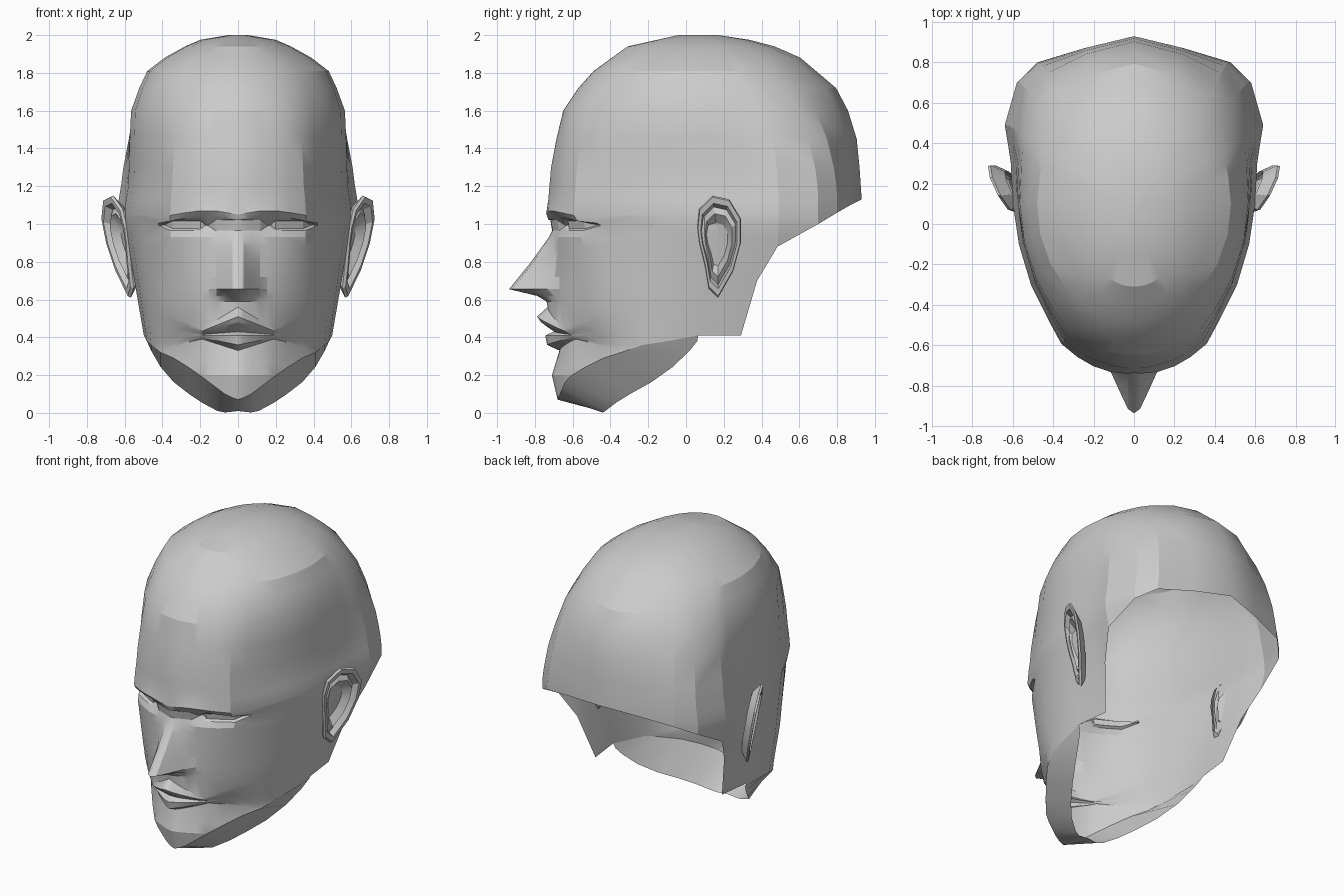
import bpy, bmesh
from math import radians, atan2, sin, cos

if "Cube" in bpy.data.objects:
    bpy.data.objects.remove(bpy.data.objects["Cube"])

material = bpy.data.materials.new("plain grey")
material.use_nodes = True
grey = (0.6, 0.6, 0.6, 1)
material.diffuse_color = grey
material.node_tree.nodes["Principled BSDF"].inputs["Base Color"].default_value = grey


def interpolate(table, key):
    """Piecewise linear lookup in a list of (key, value) pairs."""
    table = sorted(table)
    if key <= table[0][0]:
        return table[0][1]
    for (k0, v0), (k1, v1) in zip(table, table[1:]):
        if key <= k1:
            return v0 + (v1 - v0) * (key - k0) / (k1 - k0)
    return table[-1][1]


def clamp(value):
    return min(1, max(0, value))


def tent(value, centre, reach):
    return max(0, 1 - abs(value - centre) / reach)


def finish(name, bm, smooth_angle):
    """Weld, mirror and shade one half of a part."""
    bmesh.ops.remove_doubles(bm, verts=bm.verts, dist=0.002)
    bmesh.ops.dissolve_degenerate(bm, edges=bm.edges, dist=0.001)
    bmesh.ops.recalc_face_normals(bm, faces=bm.faces)
    mesh = bpy.data.meshes.new(name)
    bm.to_mesh(mesh)
    bm.free()
    mesh.materials.append(material)
    obj = bpy.data.objects.new(name, mesh)
    bpy.context.collection.objects.link(obj)
    mirror = obj.modifiers.new("both sides", 'MIRROR')
    mirror.use_clip = True
    bpy.ops.object.select_all(action='DESELECT')
    obj.select_set(True)
    bpy.context.view_layer.objects.active = obj
    bpy.ops.object.shade_smooth_by_angle(angle=radians(smooth_angle))


# Head outlines: front, back and half width by height
FRONT = [(2, -.04), (1.94, -.31), (1.78, -.53), (1.6, -.65), (1.35, -.71), (1.06, -.735),
         (.98, -.7), (.6, -.72), (.33, -.67), (.2, -.71), (.07, -.68)]
BACK = [(2, .17), (1.97, .37), (1.91, .57), (1.69, .83), (1.43, .91), (1.13, .93)]
WIDTH = [(2, .05), (1.975, .2), (1.91, .35), (1.81, .48), (1.63, .57), (1.45, .585),
         (1.2, .6), (1.08, .62)]

# Half plan at the brow and at the jaw, from the nose line round to the back
BROW_X = [0, .03, .07, .12, .16, .2, .28, .36, .42, .51,
          .57, .6, .61, .625, .64, .58, .48, .25, 0]
BROW_Y = [-.73, -.73, -.725, -.715, -.7, -.69, -.65, -.59, -.48,
          -.3, -.1, .1, .3, .4, .49, .7, .8, .87, .93]
JAW_X = [0, .03, .07, .11, .15, .19, .26, .34, .41, .46, .48, .49, .46, .46, .48] + BROW_X[15:]
JAW_Y = [-.7, -.695, -.68, -.66, -.64, -.61, -.54, -.45, -.36,
         -.24, -.1, .06, .29, .35, .46] + BROW_Y[15:]
LOWEST = [.07, .08, .1, .13, .16, .19, .24, .29, .32,
          .36, .38, .41, .41, .7, .88, 1, 1.06, 1.1, 1.13]
ROWS = [2, 1.975, 1.94, 1.88, 1.81, 1.72, 1.6, 1.45, 1.3, 1.2, 1.13, 1.07, 1.04, 1.02, .965,
        .93, .88, .8, .72, .655, .62, .59, .56, .51, .48, .43, .41, .36, .33, .27, .2, .12, 0]

# Facial relief by height
NOSE = [(1.02, 0), (.95, -.01), (.8, -.11), (.655, -.22), (.62, -.07), (.59, -.02), (.56, 0)]
NOSE_REACH = [(1, .04), (.85, .07), (.72, .1), (.65, .12)]
LIPS = [(.56, -.02), (.51, -.085), (.48, -.07), (.43, -.01), (.41, -.06), (.36, -.06), (.33, 0)]

# Free edge under the jaw by half width
RIM_Y = [(0, -.44), (.09, -.44), (.22, -.35), (.35, -.17), (.44, -.02), (.48, .06)]
RIM_Z = [(0, .01), (.09, 0), (.22, .07), (.35, .17), (.44, .28), (.48, .38)]
MIDDLE = .1
EYE_COLUMNS = range(4, 8)
EYE_ROW = ROWS.index(1.02)


def relief(x, z):
    """Forward or backward shift for nose, lips, eye sockets and brow."""
    ridge = clamp(1 - (x - .02) / interpolate(NOSE_REACH, z))
    shift = interpolate(NOSE, z) * ridge
    if .33 < z < .57:
        shift += interpolate(LIPS, z) * tent(x, 0, .23)
    shift += .05 * tent(z, 1, .065) * clamp(1.4 * tent(x, .24, .22))
    return shift - .015 * tent(z, 1.07, .06) * tent(x, .15, .2)


def head_point(column, z):
    z = max(z, LOWEST[column])
    # Blend the plan from jaw to brow, then to an ellipse at the crown
    jaw = clamp((1 - z) / .64)
    crown = clamp((z - 1.25) / .55)
    x = BROW_X[column] * (1 - jaw) + JAW_X[column] * jaw
    y = BROW_Y[column] * (1 - jaw) + JAW_Y[column] * jaw
    angle = atan2(x / .62, (y - MIDDLE) / .83)
    x += (.62 * sin(angle) - x) * crown
    y += (MIDDLE + .83 * cos(angle) - y) * crown
    x *= interpolate(WIDTH, z) / .62
    if y < MIDDLE:
        centre_y = -.73 + .03 * jaw
        y = MIDDLE + (y - MIDDLE) * (interpolate(FRONT, z) - MIDDLE) / (centre_y - MIDDLE)
        if y < -.2:
            y += relief(x, z)
    else:
        y = MIDDLE + (y - MIDDLE) * (interpolate(BACK, z) - MIDDLE) / (.93 - MIDDLE)
    # Draw the lips together towards the mouth corners
    if .3 < z < .57 and y < -.3:
        z += (.41 - z) * .8 * tent(x, .2, .2)
    # Lower the brow at its outer end
    if 1.03 < z < 1.1 and y < -.3:
        z -= .035 * tent(x, .42, .2) + .02 * tent(x, 0, .12)
    return x, y, z


# Head shell, open underneath
bm = bmesh.new()
grid = []
for r, z in enumerate(ROWS):
    row = []
    for c in range(len(BROW_X)):
        at_corner = c in (EYE_COLUMNS.start, EYE_COLUMNS.stop)
        eye_row = r in (EYE_ROW, EYE_ROW + 1)
        row.append(bm.verts.new(head_point(c, .992 if at_corner and eye_row else z)))
    grid.append(row)

# Strip turned under the jaw
rim = []
for c, vert in enumerate(grid[-1]):
    x, y, z = vert.co
    if c < 11:
        y, z = interpolate(RIM_Y, x), interpolate(RIM_Z, x)
    rim.append(bm.verts.new((x, y, z)))
grid.append(rim)

bm.faces.new(grid[0])
eye_faces = []
for r, (upper, lower) in enumerate(zip(grid, grid[1:])):
    for c in range(len(upper) - 1):
        face = bm.faces.new((upper[c], lower[c], lower[c + 1], upper[c + 1]))
        if r == EYE_ROW and c in EYE_COLUMNS:
            eye_faces.append(face)

# Eyes set back behind thin lids
bm.normal_update()
bmesh.ops.inset_region(bm, faces=eye_faces, thickness=.007, depth=-.02)
finish("head_shell", bm, 20)

# Ears: back wall, outer edge, folded rim, inner fold and hollow
EAR = [(.06, .98), (.07, 1.08), (.14, 1.15), (.23, 1.13), (.29, 1.03), (.29, .9),
       (.25, .75), (.17, .61), (.12, .66), (.1, .78), (.07, .9)]
EAR_RINGS = [(.75, -.06), (1, -.01), (.97, .005), (.84, .005), (.76, -.03),
             (.62, -.01), (.42, -.05)]
bm = bmesh.new()
rings = []
for scale, offset in EAR_RINGS:
    ring = []
    for py, pz in EAR:
        y, z = .17 + (py - .17) * scale, .9 + (pz - .9) * scale
        x = .575 + (y - .05) / 2 + (z - .9) / 5 + offset
        ring.append(bm.verts.new((x, y, z)))
    rings.append(ring)
for inner, outer in zip(rings, rings[1:]):
    for i in range(len(EAR)):
        bm.faces.new((inner[i - 1], inner[i], outer[i], outer[i - 1]))
bm.faces.new(rings[-1])
finish("ears", bm, 25)
